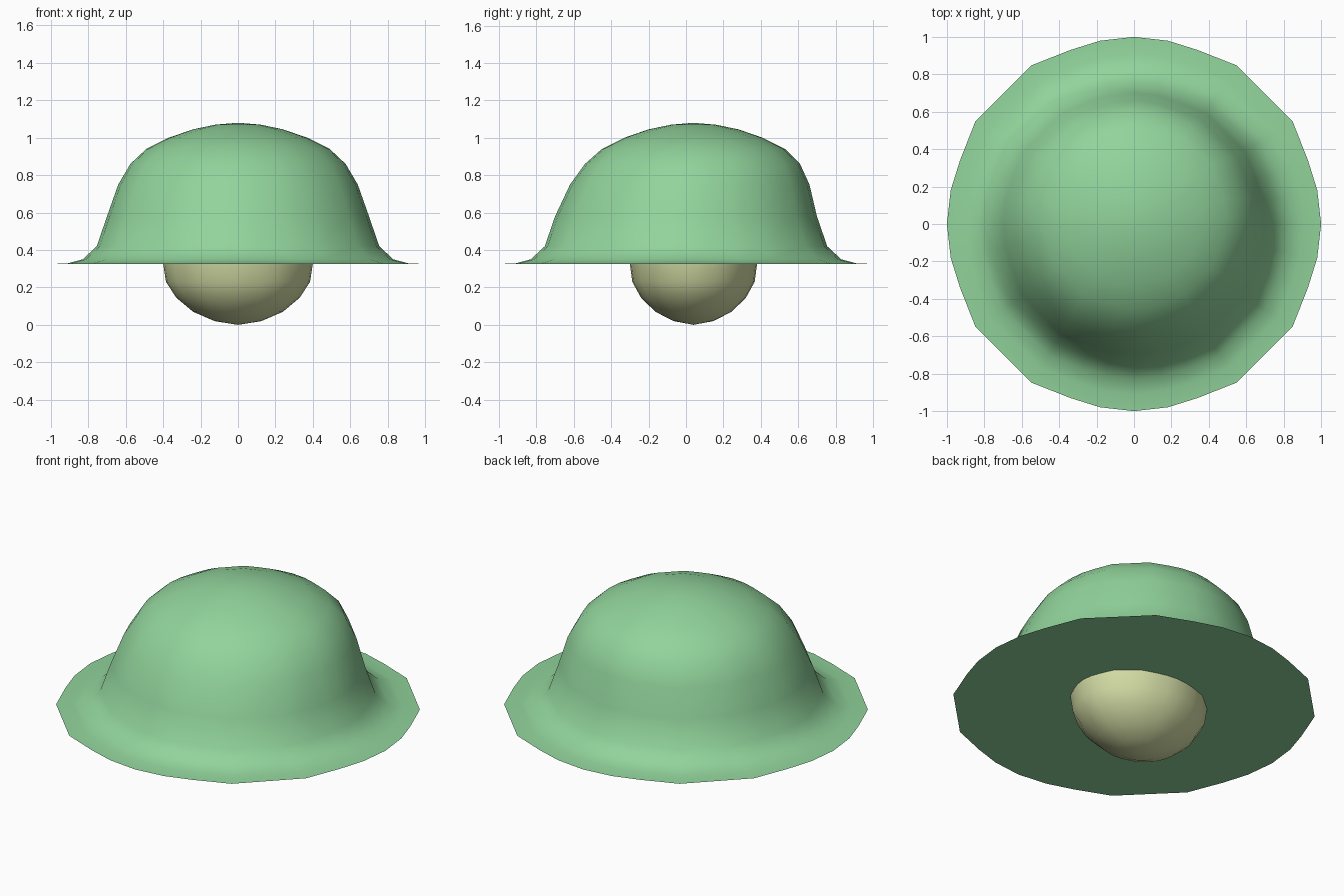
import bpy, bmesh, math

if "Cube" in bpy.data.objects:
    bpy.data.objects.remove(bpy.data.objects["Cube"])

def material(name, rgb):
    m = bpy.data.materials.new(name)
    m.diffuse_color = (*rgb, 1)
    m.use_nodes = True
    m.node_tree.nodes["Principled BSDF"].inputs["Base Color"].default_value = m.diffuse_color
    return m

green = material("soft green", (0.285, 0.655, 0.33))
cream = material("pale cream", (0.65, 0.71, 0.37))

# Slightly uneven circle: (angle, radius factor) for one quadrant, long chords on the diagonals
QUADRANT = [(0, 1.0), (10.5, 0.996), (20, 0.99), (33, 1.01),
            (57, 1.01), (70, 0.99), (79.5, 0.996)]
OUTLINE = [(math.radians(a + 90 * q), f) for q in range(4) for a, f in QUADRANT]

def lathe(name, rings, tip, mat):
    """Loft rings of (x radius, y radius, y centre, z) to a tip; cap the first ring."""
    bm = bmesh.new()
    loops = [[bm.verts.new((rx * f * math.cos(a), cy + ry * f * math.sin(a), z))
              for a, f in OUTLINE] for rx, ry, cy, z in rings]
    n = len(OUTLINE)
    for lo, hi in zip(loops, loops[1:]):
        for i in range(n):
            bm.faces.new((lo[i], lo[(i + 1) % n], hi[(i + 1) % n], hi[i]))
    end = bm.verts.new(tip)
    for i in range(n):
        bm.faces.new((loops[-1][i], loops[-1][(i + 1) % n], end))
    bm.faces.new(loops[0][::-1])
    bmesh.ops.recalc_face_normals(bm, faces=bm.faces)
    me = bpy.data.meshes.new(name)
    bm.to_mesh(me)
    bm.free()
    me.materials.append(mat)
    ob = bpy.data.objects.new(name, me)
    bpy.context.collection.objects.link(ob)
    bpy.ops.object.select_all(action='DESELECT')
    ob.select_set(True)
    bpy.context.view_layer.objects.active = ob
    bpy.ops.object.shade_smooth_by_angle(angle=math.radians(60))
    return ob

# Domed crown with a flared brim and flat underside; the top leans slightly back
dome = [(1.0, 0.325), (0.91, 0.329), (0.83, 0.35), (0.755, 0.42), (0.70, 0.58),
        (0.64, 0.75), (0.575, 0.86), (0.49, 0.94), (0.37, 1.0), (0.24, 1.045), (0.12, 1.07)]
lean = lambda z: 0.04 * min(1, max(0, (z - 0.6) / 0.3))
lathe("dome_with_brim", [(r, r, lean(z), z) for r, z in dome], (0, 0.04, 1.08), green)

# Rounded bowl hanging below the brim
bowl = [(0.40, 0.326), (0.385, 0.23), (0.33, 0.145), (0.24, 0.07), (0.125, 0.02)]
lathe("hanging_bowl", [(r, r * 0.85, 0.04, z) for r, z in bowl], (0, 0.04, 0.0), cream)
